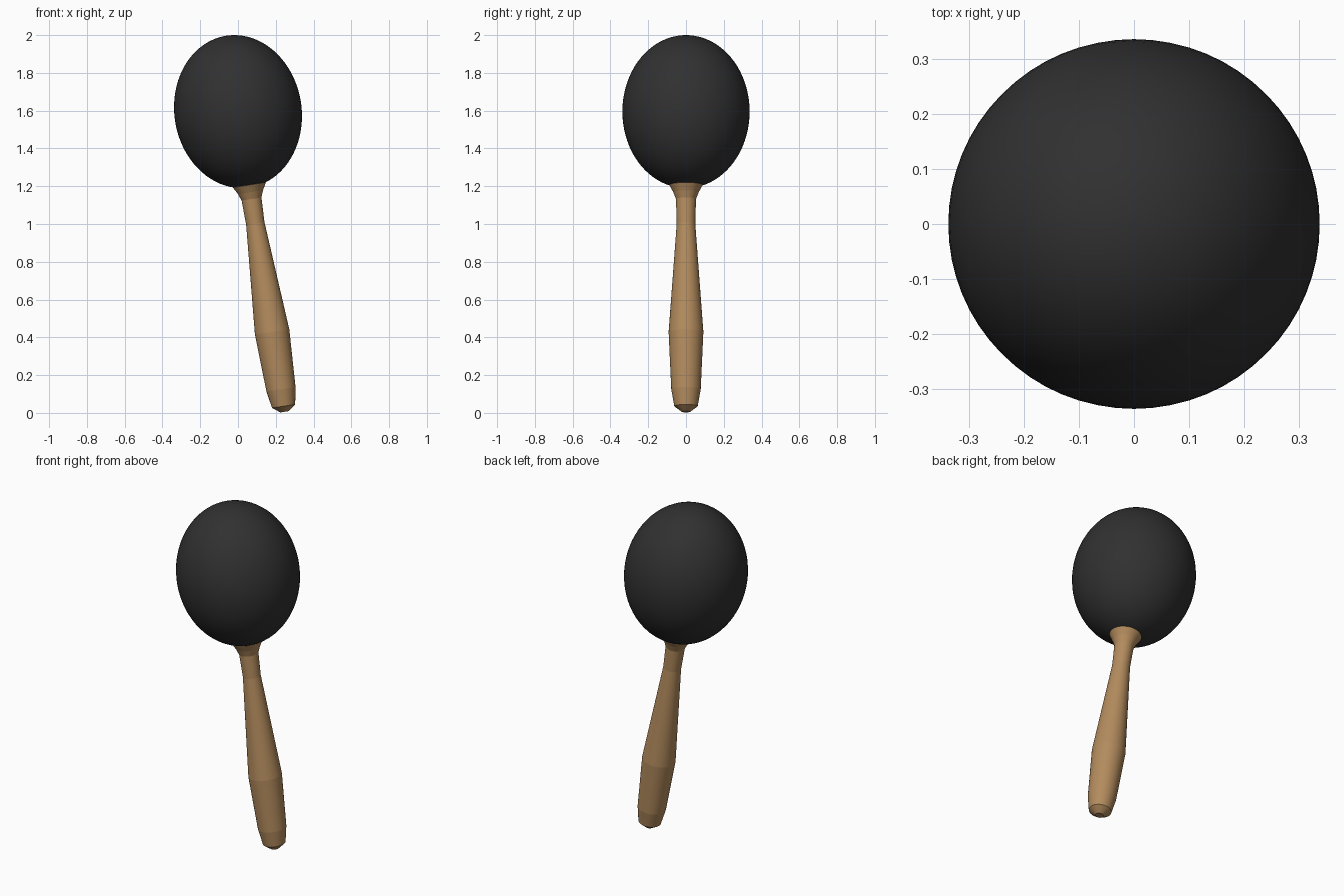
import bpy
import bmesh
import math
from mathutils import Matrix

if "Cube" in bpy.data.objects:
    bpy.data.objects.remove(bpy.data.objects["Cube"])

TILT = math.radians(-8.8)
# Shared placement: head centre, leaning in the x-z plane
PLACE = Matrix.Translation((0, 0, 1.595)) @ Matrix.Rotation(TILT, 4, 'Y')


def material(name, rgb):
    m = bpy.data.materials.new(name)
    m.diffuse_color = (*rgb, 1)
    m.use_nodes = True
    m.node_tree.nodes["Principled BSDF"].inputs["Base Color"].default_value = m.diffuse_color
    return m


def finish(bm, name, mat):
    bmesh.ops.recalc_face_normals(bm, faces=bm.faces)
    bm.transform(PLACE)
    me = bpy.data.meshes.new(name)
    bm.to_mesh(me)
    bm.free()
    me.materials.append(mat)
    ob = bpy.data.objects.new(name, me)
    bpy.context.collection.objects.link(ob)
    return ob


black = material("matte_black", (0.03, 0.03, 0.03))
wood = material("light_wood", (0.45, 0.26, 0.11))

# Egg-shaped shaker head
bm = bmesh.new()
bmesh.ops.create_uvsphere(bm, u_segments=64, v_segments=40, radius=1)
bmesh.ops.scale(bm, vec=(0.337, 0.337, 0.4065), verts=bm.verts)
for f in bm.faces:
    f.smooth = True
finish(bm, "head", black)

# Turned handle: (radius, distance below the head centre)
profile = [(0.06, 0.375), (0.088, 0.393), (0.067, 0.432), (0.053, 0.468),
           (0.049, 0.60), (0.092, 1.18), (0.078, 1.487), (0.062, 1.578),
           (0.022, 1.608)]
SIDES = 48
bm = bmesh.new()
rings = []
for r, d in profile:
    rings.append([bm.verts.new((r * math.cos(2 * math.pi * i / SIDES),
                                r * math.sin(2 * math.pi * i / SIDES), -d))
                  for i in range(SIDES)])
for a, b in zip(rings, rings[1:]):
    for i in range(SIDES):
        j = (i + 1) % SIDES
        bm.faces.new((a[i], a[j], b[j], b[i])).smooth = True
bm.faces.new(rings[0])
bm.faces.new(rings[-1])
# Crisp turning lines around the handle
for ring in rings:
    for i in range(SIDES):
        bm.edges.get((ring[i], ring[(i + 1) % SIDES])).smooth = False
finish(bm, "handle", wood)
